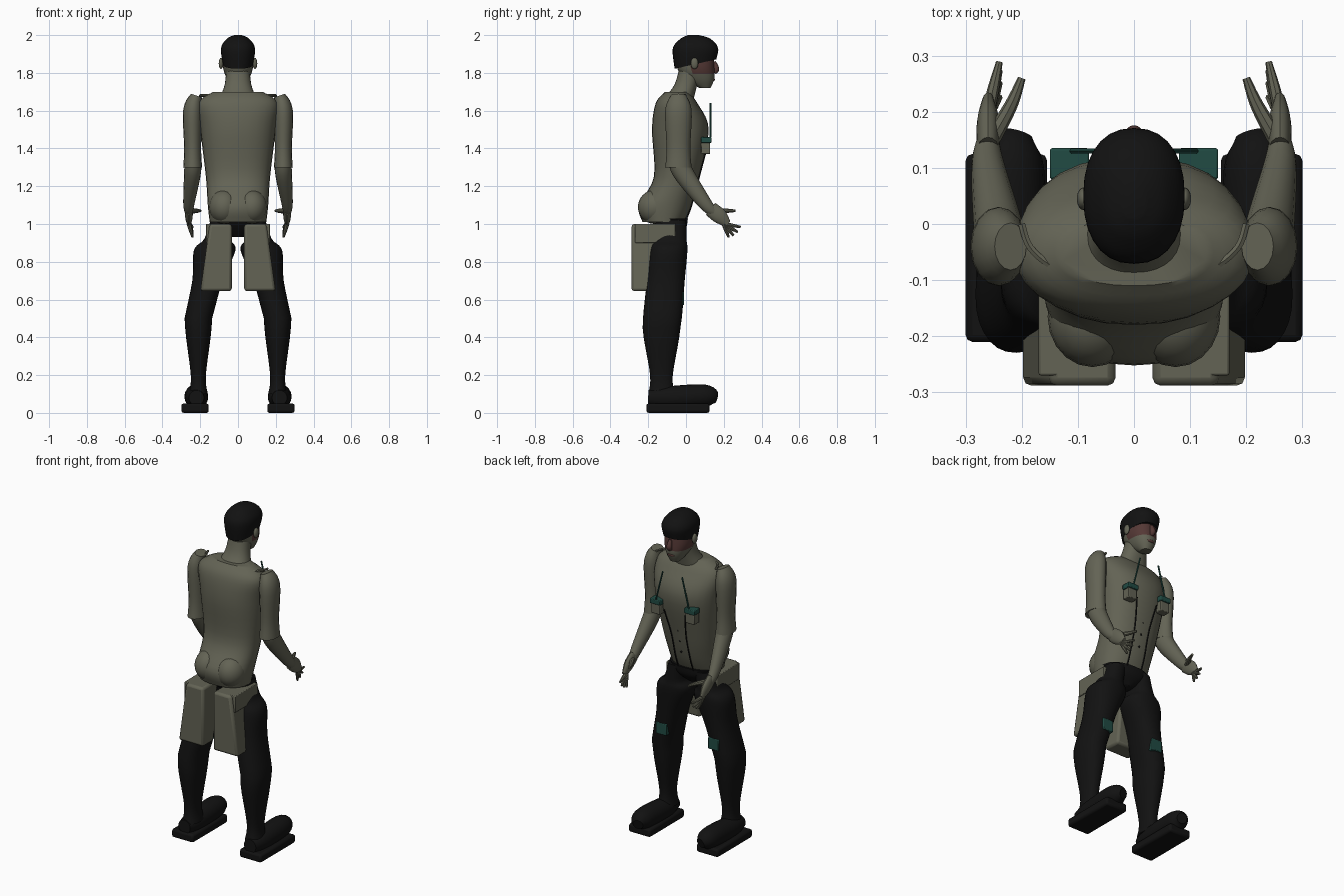
import bpy, bmesh, math
from mathutils import Vector

cube = bpy.data.objects.get("Cube")
if cube:
    bpy.data.objects.remove(cube, do_unlink=True)


def material(name, *rgb):
    mat = bpy.data.materials.new(name)
    mat.use_nodes = True
    mat.diffuse_color = (*rgb, 1)
    shader = mat.node_tree.nodes["Principled BSDF"]
    shader.inputs["Base Color"].default_value = (*rgb, 1)
    shader.inputs["Roughness"].default_value = 0.8
    return mat


KHAKI = material("khaki", .125, .125, .09)
BLACK = material("black", .006, .006, .006)
RED = material("dull red", .09, .04, .036)
TEAL = material("dark teal", .015, .07, .056)
X_AXIS, Z_AXIS = Vector((1, 0, 0)), Vector((0, 0, 1))


def finish(name, bm, mat, bevel=0):
    """Turn a bmesh into a shaded object with one material."""
    bmesh.ops.recalc_face_normals(bm, faces=bm.faces)
    mesh = bpy.data.meshes.new(name)
    bm.to_mesh(mesh)
    bm.free()
    obj = bpy.data.objects.new(name, mesh)
    bpy.context.collection.objects.link(obj)
    mesh.materials.append(mat)
    if bevel:
        mod = obj.modifiers.new("bevel", "BEVEL")
        mod.width, mod.segments = bevel, 2
    bpy.ops.object.select_all(action="DESELECT")
    obj.select_set(True)
    bpy.context.view_layer.objects.active = obj
    bpy.ops.object.shade_smooth_by_angle(angle=math.radians(40))
    return obj


def smooth_keys(keys, steps=5):
    """Pass a smooth spline through a few key rings."""
    keys = [Vector(key) for key in keys]
    padded = [keys[0], *keys, keys[-1]]
    result = []
    for before, start, end, after in zip(padded, padded[1:], padded[2:], padded[3:]):
        leave, arrive = (end - before) / 2, (after - start) / 2
        for step in range(steps):
            t = step / steps
            bend = (start - end) * 2 + leave + arrive
            curve = (end - start) * 3 - leave * 2 - arrive
            result.append(start + leave * t + curve * t * t + bend * t * t * t)
    return result + [keys[-1]]


def skin(name, rings, mat, shape=None):
    """Bridge rings of points and cap both ends."""
    bm = bmesh.new()
    loops = [[bm.verts.new(shape(co) if shape else co) for co in ring] for ring in rings]
    for low, high in zip(loops, loops[1:]):
        for k in range(len(low)):
            bm.faces.new((low[k - 1], low[k], high[k], high[k - 1]))
    bm.faces.new(loops[0])
    bm.faces.new(loops[-1])
    return finish(name, bm, mat)


def oval(centre, across, along, sides, square=1.0):
    """Points of an oval; a square value below one fills its corners."""
    points = []
    for k in range(sides):
        angle = math.tau * k / sides
        c, s = math.cos(angle), math.sin(angle)
        c, s = (math.copysign(abs(value) ** square, value) for value in (c, s))
        points.append(centre + across * c + along * s)
    return points


def column(name, keys, mat, axis=None, side=1, shape=None):
    """Level ovals; keys are height, half width, half depth and y if no axis is given."""
    rings = []
    for z, width, depth, *middle in smooth_keys(keys):
        x, y = axis(z) if axis else (0, middle[0])
        rings.append(oval(Vector((x * side, y, z)), Vector((width, 0, 0)),
                          Vector((0, depth, 0)), 28, .88))
    return skin(name, rings, mat, shape)


def limb(name, keys, mat, side=1, ratio=1.0, sides=16, reference=X_AXIS):
    """Tube along a path; keys are x, y, z and half width."""
    path = smooth_keys(keys)
    points = [Vector((key[0] * side, key[1], key[2])) for key in path]
    rings = []
    for i, key in enumerate(path):
        tangent = (points[min(i + 1, len(path) - 1)] - points[max(i - 1, 0)]).normalized()
        across = (reference - tangent * reference.dot(tangent)).normalized()
        along = tangent.cross(across)
        rings.append(oval(points[i], across * key[3], along * key[3] * ratio, sides))
    return skin(name, rings, mat)


def cord(name, path, radius, mat, side=1, reference=X_AXIS):
    return limb(name, [(*point, radius) for point in path], mat, side, sides=6,
                reference=reference)


def box(name, low, high, mat, side=1, bevel=0.004, shape=None):
    bm = bmesh.new()
    bmesh.ops.create_cube(bm, size=1)
    for vert in bm.verts:
        co = Vector([a + (b - a) * (c + .5) for a, b, c in zip(low, high, vert.co)])
        co = shape(co) if shape else co
        vert.co = (co.x * side, co.y, co.z)
    return finish(name, bm, mat, bevel)


def ball(name, centre, radii, mat):
    bm = bmesh.new()
    bmesh.ops.create_uvsphere(bm, u_segments=20, v_segments=12, radius=1)
    for vert in bm.verts:
        vert.co = [c + r * v for c, r, v in zip(centre, radii, vert.co)]
    return finish(name, bm, mat)


def hairline(co):
    # lower at the nape than over the brow
    co.z += (co.y - .02) * max(0, 1.93 - co.z) * 2.5
    return co


def coat_flare(co):
    # flares outward to the hem and tucks in at the waist
    drop = (1 - co.z) / .36
    if co.x > .1:
        co.x = .15 + .05 * drop
    if co.y > -.2:
        co.y -= .04 * drop
    return co


def leg_axis(z):
    # thighs splay outward and back, shins stand straight
    drop = 1 - z
    return min(.21, .09 + .24 * drop), max(-.13, -.08 - .09 * drop)


# Torso, neck and the dark pelvis under the shirt
column("torso", [(1.01, .15, .11, -.12), (1.1, .16, .14, -.11), (1.25, .17, .12, -.05),
                 (1.5, .2, .15, -.03), (1.64, .21, .11, -.05), (1.7, .13, .06, -.05)], KHAKI)
column("neck", [(1.66, .1, .08, -.04), (1.74, .07, .06, 0), (1.85, .06, .06, .03)], KHAKI)
column("pelvis", [(.93, .03, .04, -.08), (.98, .12, .08, -.08), (1.03, .15, .1, -.09)], BLACK)

# Raised neckline around the back of the collar
neckline = [math.pi * k / 8 for k in range(9)]
cord("neckline", [(.2 * math.cos(a), -.11 * math.sin(a), 1.68) for a in neckline],
     .007, KHAKI, reference=Z_AXIS)

# Head with a red band painted across the face
head = column("head", [(1.72, .03, .03, .1), (1.77, .06, .08, .07), (1.84, .08, .1, .05),
                       (1.95, .07, .09, .05)], KHAKI)
head.data.materials.append(RED)
for face in head.data.polygons:
    if 1.8 < face.center.z < 1.88 and face.center.y > .03:
        face.material_index = 1
limb("nose", [(0, .15, 1.86, .008), (0, .16, 1.82, .016), (0, .15, 1.8, .01)], RED)
ball("lips", (0, .14, 1.765), (.025, .013, .01), RED)
column("hair", [(1.84, .08, .11, .05), (1.93, .09, .12, .05), (1.98, .06, .08, .05),
                (2, .02, .03, .04)], BLACK, shape=hairline)

for side, tag in ((1, "left_"), (-1, "right_")):
    ball(tag + "ear", (side * .09, .045, 1.85), (.012, .02, .03), KHAKI)
    ball(tag + "buttock", (side * .074, -.165, 1.09), (.08, .09, .09), KHAKI)

    # Arm: short sleeve, bare forearm and palm
    limb(tag + "sleeve", [(.22, -.04, 1.68, .03), (.24, -.04, 1.6, .05), (.24, -.04, 1.4, .045),
                          (.24, -.04, 1.3, .05)], KHAKI, side, ratio=1.4)
    limb(tag + "forearm", [(.24, -.05, 1.37, .04), (.24, -.02, 1.28, .045), (.26, .1, 1.11, .03),
                           (.26, .15, 1.06, .02)], KHAKI, side, ratio=1.2)
    limb(tag + "palm", [(.26, .13, 1.08, .02), (.26, .18, 1.04, .02), (.26, .22, 1, .01)],
         KHAKI, side, ratio=2)

    # Fingers fan out from the knuckles, thumb points inward
    for i, finger in enumerate(("index", "middle", "ring", "little")):
        angle, reach = math.radians(10 + 20 * i), .09 - .005 * i
        root = Vector((.26, .2, 1))
        tip = root + Vector((-.02, reach * math.cos(angle), -reach * math.sin(angle)))
        limb(tag + finger + "_finger", [(*root, .012), (*root.lerp(tip, .5), .01), (*tip, .006)],
             KHAKI, side, sides=8)
    limb(tag + "thumb", [(.26, .14, 1.07, .016), (.22, .21, 1.07, .012), (.2, .26, 1.07, .007)],
         KHAKI, side, sides=8)

    # Leg in dark trousers, widest at the cut thigh panel
    column(tag + "leg", [(1.02, .06, .08), (.92, .07, .09), (.86, .11, .1), (.7, .08, .1),
                         (.45, .07, .1), (.2, .04, .06), (.1, .05, .07)], BLACK, leg_axis, side)
    box(tag + "knee_patch", (.14, -.05, .57), (.21, -.01, .64), TEAL, side)

    # Shoe running heel to toe above a flat sole
    limb(tag + "shoe", [(.22, -.2, .08, .04), (.22, -.1, .08, .06), (.22, .1, .09, .06),
                        (.21, .16, .08, .03)], BLACK, side, sides=20)
    box(tag + "sole", (.155, -.21, 0), (.3, .125, .05), BLACK, side, bevel=.012)

    # Hanging coat tail with a short side panel at the hip
    box(tag + "coat_tail", (.033, -.288, .645), (.2, -.14, 1), KHAKI, side, .014, coat_flare)
    box(tag + "hip_panel", (.12, -.27, .9), (.17, -.055, 1), KHAKI, side)

    # Chest harness: strap, pouch and the cord running down the front
    cord(tag + "strap", [(.065, .13, 1.64), (.11, .13, 1.46)], .005, TEAL, side)
    box(tag + "pouch", (.085, .08, 1.37), (.145, .128, 1.43), KHAKI, side)
    box(tag + "pouch_lid", (.08, .08, 1.43), (.15, .135, 1.46), TEAL, side)
    cord(tag + "front_cord", [(.07, .11, 1.4), (.05, .07, 1.25), (.05, .03, 1.1),
                              (.05, 0, 1.02)], .004, BLACK, side)

# Buttons down the shirt front
for i in range(5):
    rise = .07 * i
    ball(f"button_{i + 1}", (0, .045 + rise * .2, 1.14 + rise), (.006, .006, .006), BLACK)
